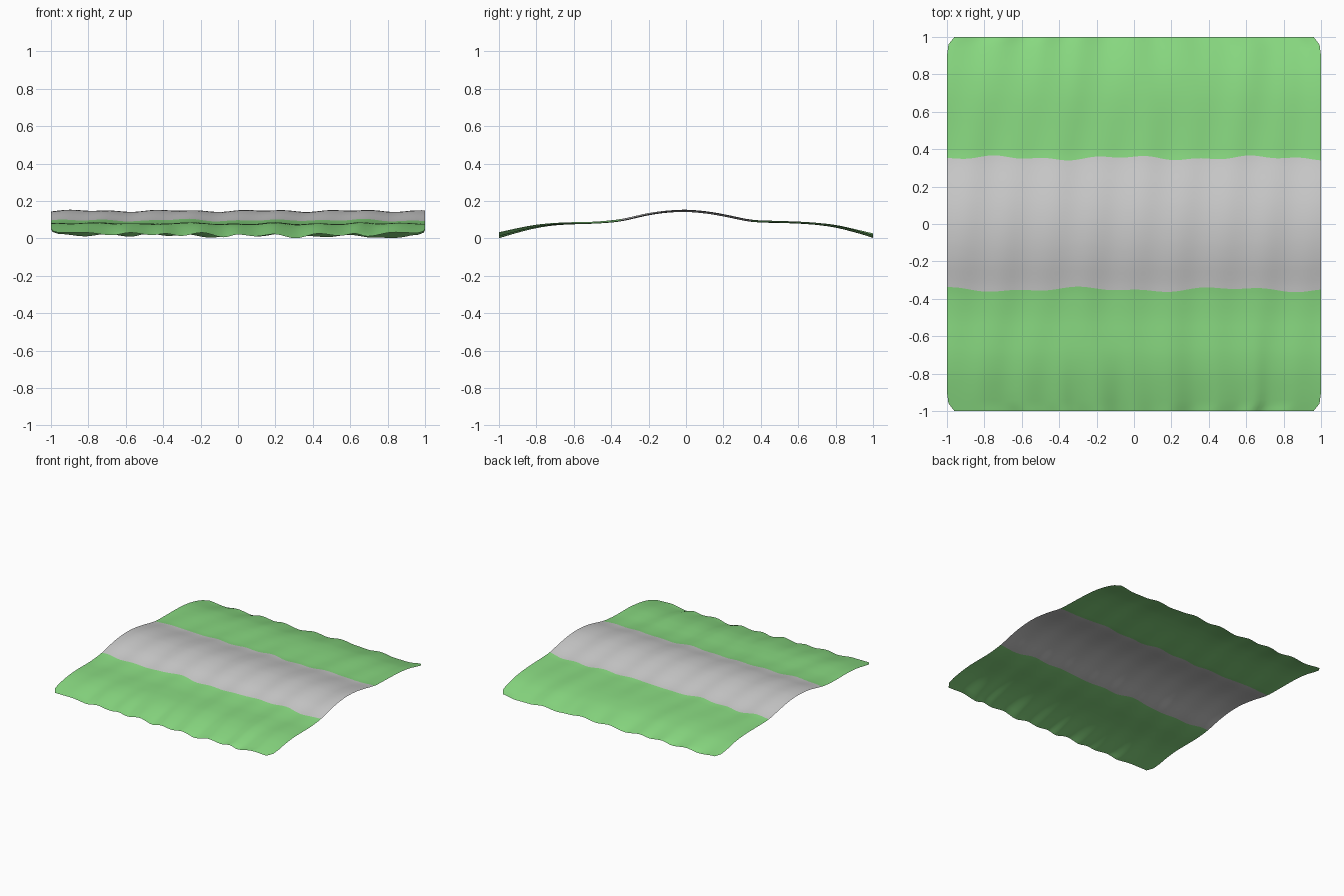
import bpy, bmesh, math

if "Cube" in bpy.data.objects:
    bpy.data.objects.remove(bpy.data.objects["Cube"])

# Cross-section of the land along y, and the wavy front and back rims along x
PROFILE = [(-1, .02), (-.9, .045), (-.8, .066), (-.7, .078), (-.6, .081), (-.5, .082),
           (-.4, .09), (-.35, .096), (-.3, .107), (-.2, .131), (-.1, .145), (0, .149),
           (.1, .141), (.2, .124), (.3, .102), (.36, .091), (.5, .087), (.6, .085),
           (.7, .08), (.8, .068), (.9, .045), (1, .018)]
FRONT_RIM = [(-1, .03), (-.85, .03), (-.7, .016), (-.6, .03), (-.48, .017), (-.4, .025),
             (-.32, .012), (-.2, .03), (-.08, .005), (0, .02), (.1, .01), (.2, .022),
             (.32, .0), (.45, .025), (.57, .013), (.65, .025), (.72, .01), (.87, .032), (1, .028)]
BACK_RIM = [(-1, .025), (-.85, .012), (-.73, .025), (-.6, .01), (-.5, .026), (-.38, .014),
            (-.3, .024), (-.15, .005), (0, .025), (.12, .012), (.25, .028), (.38, .014),
            (.5, .008), (.62, .02), (.75, .005), (.88, .004), (1, .02)]


def sample(points, t, ease=False):
    for (a, p), (b, q) in zip(points, points[1:]):
        if t <= b:
            f = max(0, (t - a) / (b - a))
            if ease:
                f = f * f * (3 - 2 * f)
            return p + (q - p) * f
    return points[-1][1]


def profile(y):
    return sum(sample(PROFILE, y + d) for d in (-.03, 0, .03)) / 3 if abs(y) < .95 else sample(PROFILE, y)


def border(x, side):
    # wandering edge between road and grass
    if side > 0:
        return .353 + .008 * math.sin(9 * x + 2) + .006 * math.sin(23 * x)
    return -.35 + .009 * math.sin(8 * x - 2.4) + .006 * math.sin(19 * x + 1)


def height(x, y):
    w = max(0, (abs(y) - .4) / .6) ** 1.5
    rim = sample(FRONT_RIM if y < 0 else BACK_RIM, x, True)
    ripple = .0035 * math.sin(13 * x + 2 * y) + .003 * math.sin(27 * x - 3 * y + 1)
    return profile(y) + (1 - w) * ripple + w * (rim - .019)


def strip(name, low, high, rows, colour=None, cols=100):
    bm = bmesh.new()
    grid = []
    for j in range(rows + 1):
        row = []
        for i in range(cols + 1):
            u = -1 + 2 * i / cols
            y = low(u) + (high(u) - low(u)) * j / rows
            # clipped outer corners
            x = u * sample([(0, 1), (.9, 1), (.96, .992), (1, .96)], abs(y))
            row.append(bm.verts.new((x, y, max(0, height(u, y)))))
        grid.append(row)
    for j in range(rows):
        for i in range(cols):
            bm.faces.new((grid[j][i], grid[j][i + 1], grid[j + 1][i + 1], grid[j + 1][i]))
    mesh = bpy.data.meshes.new(name)
    bm.to_mesh(mesh)
    bm.free()
    mesh.shade_smooth()
    obj = bpy.data.objects.new(name, mesh)
    bpy.context.collection.objects.link(obj)
    if colour:
        mesh.materials.append(colour)
    return obj


grass = bpy.data.materials.new("grass")
grass.diffuse_color = (.25, .7, .22, 1)
grass.use_nodes = True
grass.node_tree.nodes["Principled BSDF"].inputs["Base Color"].default_value = grass.diffuse_color

# Grass verges on both sides of the raised grey road
strip("front_grass", lambda x: -1, lambda x: border(x, -1), 32, grass)
strip("road", lambda x: border(x, -1), lambda x: border(x, 1), 32)
strip("back_grass", lambda x: border(x, 1), lambda x: 1, 32, grass)
